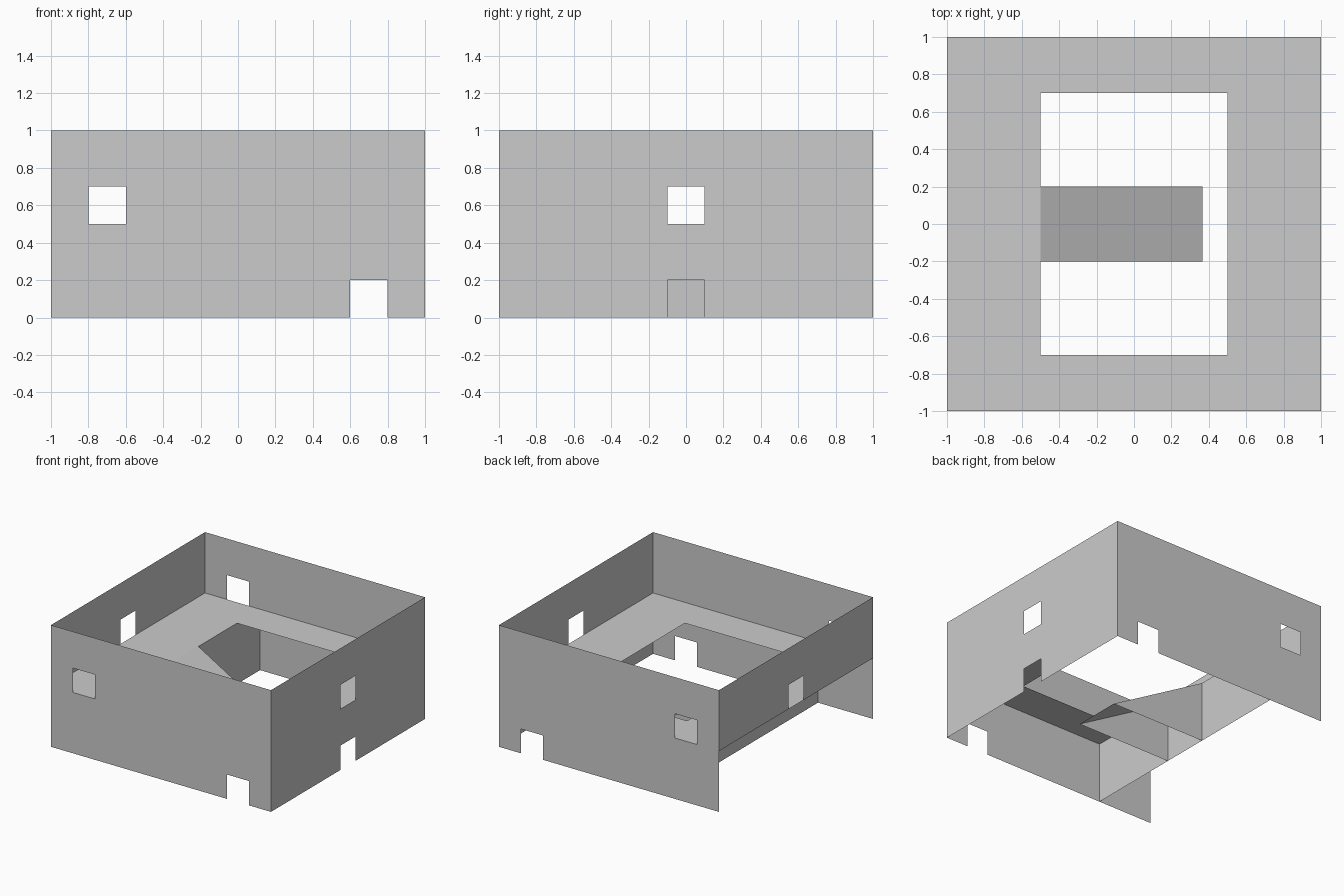
import bpy
from mathutils import Vector

if "Cube" in bpy.data.objects:
    bpy.data.objects.remove(bpy.data.objects["Cube"])

# single flat colour
grey = bpy.data.materials.new("light grey")
grey.diffuse_color = (0.6, 0.6, 0.6, 1.0)
grey.use_nodes = True
grey.node_tree.nodes["Principled BSDF"].inputs["Base Color"].default_value = grey.diffuse_color


def add_object(name, verts, faces):
    mesh = bpy.data.meshes.new(name)
    mesh.from_pydata(verts, [], faces)
    mesh.materials.append(grey)
    obj = bpy.data.objects.new(name, mesh)
    bpy.context.collection.objects.link(obj)
    return obj


def panel(name, origin, u_axis, v_axis, u_range, v_range, holes=()):
    """Flat sheet facing u x v, with rectangular openings (u0, u1, v0, v1)."""
    o, u, v = Vector(origin), Vector(u_axis), Vector(v_axis)
    us = sorted(set(u_range) | {c for h in holes for c in h[:2]})
    vs = sorted(set(v_range) | {c for h in holes for c in h[2:]})
    verts = [o + u * a + v * b for b in vs for a in us]
    n = len(us)
    faces = []
    for j in range(len(vs) - 1):
        for i in range(n - 1):
            cu, cv = (us[i] + us[i + 1]) / 2, (vs[j] + vs[j + 1]) / 2
            if any(h[0] < cu < h[1] and h[2] < cv < h[3] for h in holes):
                continue
            k = j * n + i
            faces.append((k, k + 1, k + n + 1, k + n))
    return add_object(name, verts, faces)


X, Y, Z = (1, 0, 0), (0, 1, 0), (0, 0, 1)
MID = 0.5
window = (-0.1, 0.1, MID, MID + 0.2)
door = (-0.1, 0.1, 0.0, 0.2)

# front and back walls, with an upper window and a lower door
front_holes = [(-0.8, -0.6, MID, MID + 0.2), (0.6, 0.8, 0.0, 0.2)]
back_holes = [(-b, -a, c, d) for a, b, c, d in front_holes]
panel("front_wall", (0, -1, 0), X, Z, (-1, 1), (0, 1), front_holes)
panel("back_wall", (0, 1, 0), (-1, 0, 0), Z, (-1, 1), (0, 1), back_holes)

# side walls: the left one is open below the upper floor
panel("right_wall", (1, 0, 0), Y, Z, (-1, 1), (0, 1), [window, door])
panel("left_wall", (-1, 0, 0), (0, -1, 0), Z, (-1, 1), (MID, 1), [window])

# inner wall below the upper floor
panel("inner_wall", (-0.5, 0, 0), Y, Z, (-1, 1), (0, MID))

# upper floor with its central opening
panel("upper_floor", (0, 0, MID), X, Y, (-1, 1), (-1, 1), [(-0.5, 0.5, -0.7, 0.7)])

# ramp at 30 degrees with closed sides and an open underside
TIP, W = 0.366, 0.2
add_object("ramp",
           [(-0.5, -W, MID), (TIP, -W, 0), (-0.5, -W, 0),
            (-0.5, W, MID), (TIP, W, 0), (-0.5, W, 0)],
           [(0, 1, 4, 3), (0, 2, 1), (3, 4, 5)])
